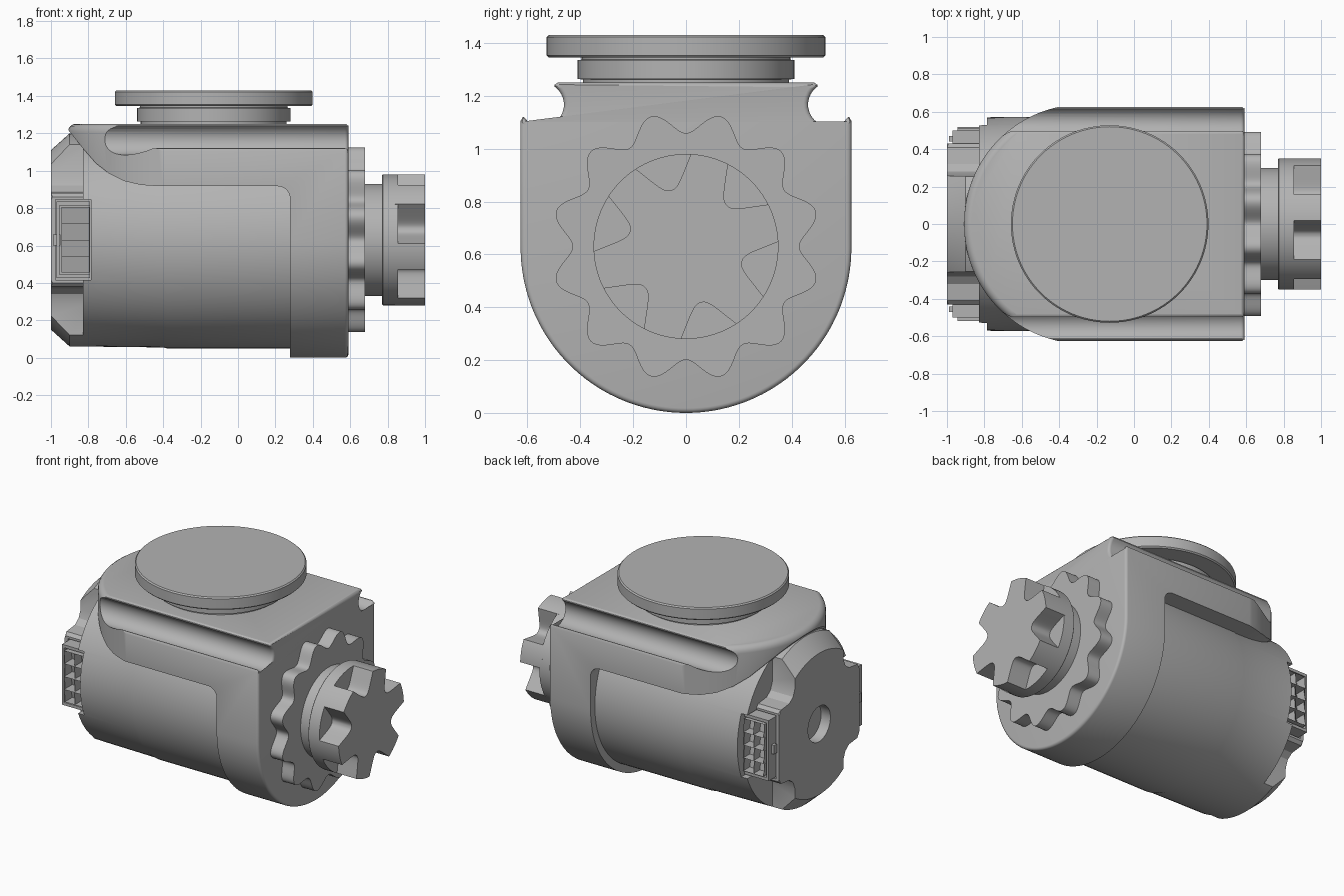
import bpy, bmesh, math
from math import sin, cos, pi, radians
from mathutils import Vector

if "Cube" in bpy.data.objects:
    bpy.data.objects.remove(bpy.data.objects["Cube"], do_unlink=True)

grey = bpy.data.materials.new("plain grey")
grey.use_nodes = True
COLOUR = (0.45, 0.45, 0.45, 1)
grey.diffuse_color = COLOUR
grey.node_tree.nodes["Principled BSDF"].inputs["Base Color"].default_value = COLOUR

AXIS_Z = 0.63  # height of the drive axis


def finish(name, bm, smooth=True):
    bmesh.ops.recalc_face_normals(bm, faces=bm.faces)
    mesh = bpy.data.meshes.new(name)
    bm.to_mesh(mesh)
    bm.free()
    mesh.materials.append(grey)
    ob = bpy.data.objects.new(name, mesh)
    bpy.context.collection.objects.link(ob)
    return ob


def prism(name, outline, axis, lo, hi, round_lo=0, round_hi=0):
    """Extrude a 2D outline along x (y,z), y (x,z) or z (x,y), rounding the rims."""
    place = {"x": lambda p, d: (d, p[0], p[1]),
             "y": lambda p, d: (p[0], d, p[1]),
             "z": lambda p, d: (p[0], p[1], d)}[axis]
    bm = bmesh.new()
    rings = [[bm.verts.new(place(p, d)) for p in outline] for d in (lo, hi)]
    caps = [bm.faces.new(r) for r in rings]
    n = len(outline)
    for i in range(n):
        j = (i + 1) % n
        bm.faces.new((rings[0][i], rings[0][j], rings[1][j], rings[1][i]))
    bmesh.ops.recalc_face_normals(bm, faces=bm.faces)
    rims = [(list(c.edges), r) for c, r in zip(caps, (round_lo, round_hi)) if r]
    for edges, r in rims:
        bmesh.ops.bevel(bm, geom=edges, offset=r, segments=4, profile=0.5,
                        affect="EDGES", clamp_overlap=False)
    return finish(name, bm)


def lathe(name, profile, axis, centre, steps=96):
    """Spin (radius, distance) pairs about an axis through centre."""
    bm = bmesh.new()
    rings = []
    for r, d in profile:
        ring = []
        for k in range(steps):
            u, v = r * cos(2 * pi * k / steps), r * sin(2 * pi * k / steps)
            local = Vector((d, u, v) if axis == "x" else (u, v, d))
            ring.append(bm.verts.new(local + Vector(centre)))
        rings.append(ring)
    for a, b in zip(rings, rings[1:]):
        for k in range(steps):
            j = (k + 1) % steps
            bm.faces.new((a[k], a[j], b[j], b[k]))
    bm.faces.new(rings[0])
    bm.faces.new(rings[-1])
    return finish(name, bm)


def box(name, x, y, z):
    return prism(name, [(x[0], y[0]), (x[1], y[0]), (x[1], y[1]), (x[0], y[1])], "z", *z)


def combine(ob, tool, operation="DIFFERENCE"):
    mod = ob.modifiers.new("cut", "BOOLEAN")
    mod.object, mod.operation, mod.solver = tool, operation, "EXACT"
    bpy.context.view_layer.update()
    mesh = bpy.data.meshes.new_from_object(
        ob.evaluated_get(bpy.context.evaluated_depsgraph_get()))
    ob.modifiers.clear()
    ob.data = mesh
    bpy.data.objects.remove(tool, do_unlink=True)


def arc(cx, cz, r, a0, a1, n):
    return [(cx + r * cos(radians(a0 + (a1 - a0) * i / n)),
             cz + r * sin(radians(a0 + (a1 - a0) * i / n))) for i in range(n + 1)]


def polar(radius, steps=360):
    return [(radius(t) * sin(t), AXIS_Z + radius(t) * cos(t))
            for t in (2 * pi * i / steps for i in range(steps))]


# Housing: round-bottomed section with a groove along each shoulder
half = arc(0, 0.626, 0.626, -90, 0, 36)
half += [(0.626, 1.105), (0.618, 1.12)] + arc(0.545, 1.167, 0.083, -35, -235, 16)
half += [(0.497, 1.242), (0.485, 1.25)]
section = half + [(-y, z) for y, z in reversed(half[1:])]
housing = prism("housing", section, "x", -1.1, 0.59, 0, 0.018)

# Rounded rear end of the housing, seen in plan
plan = [(0.7, -0.64), (0.7, 0.64)] + arc(-0.27, 0, 0.64, 90, 270, 64)
combine(housing, prism("plan_cutter", plan, "z", -0.2, 1.251, 0, 0.045), "INTERSECT")

# Side opening that leaves a front collar and a swept hood
opening = [(0.278, -0.2)] + arc(0.213, 0.852, 0.065, 0, 90, 8)
opening += [(-0.42, 0.917), (-0.52, 0.924), (-0.61, 0.945), (-0.69, 0.985),
            (-0.76, 1.04), (-0.83, 1.12), (-0.91, 1.22), (-1.2, 1.5), (-1.2, -0.2)]
combine(housing, prism("opening_cutter", opening, "y", -0.9, 0.9))

# Motor barrel
motor = lathe("motor_barrel", [(0.57, -0.83), (0.575, -0.4), (0.58, -0.38), (0.58, 0.4)],
              "x", (0, 0, AXIS_Z))

# Rear cap: chamfered disc trimmed to a cross-like outline, with a centre hole
rear_cap = lathe("rear_cap", [(0.57, -0.8), (0.57, -0.9), (0.48, -1.0)], "x", (0, 0, AXIS_Z))
quarter = [(0.43, 0), (0.43, 0.23), (0.41, 0.25), (0.32, 0.26), (0.28, 0.29),
           (0.26, 0.34), (0.25, 0.7)]
right = [(y, -z) for y, z in reversed(quarter[1:])] + quarter
outline = right + [(-y, z) for y, z in reversed(right)]
trim = prism("trim_cutter", [(y, z + AXIS_Z) for y, z in outline], "x", -1.1, -0.7)
combine(rear_cap, trim, "INTERSECT")
combine(rear_cap, lathe("hole_cutter", [(0.12, -1.1), (0.12, -0.93)], "x", (0, 0, AXIS_Z), 48))

# Connector sockets, one in a pocket on each side
sockets = []
for side, label in ((1, "left"), (-1, "right")):
    for part in (motor, rear_cap):
        combine(part, box("pocket_cutter", (-0.975, -0.785),
                          sorted((0.36 * side, 0.8 * side)), (0.415, 0.845)))
    frame = box(label + "_connector_frame", (-0.97, -0.79),
                sorted((0.34 * side, 0.5 * side)), (0.425, 0.835))
    combine(frame, box("frame_cutter", (-0.955, -0.78),
                       sorted((0.38 * side, 0.9 * side)), (0.445, 0.815)))
    bm = bmesh.new()
    bmesh.ops.create_grid(bm, x_segments=2, y_segments=4, size=0.5)
    for v in bm.verts:
        v.co = (-0.868 + 0.15 * v.co.x, 0.51 * side, AXIS_Z + 0.35 * v.co.y)
    cells = list(bm.faces)
    border = [e for e in bm.edges if e.is_boundary]
    bmesh.ops.inset_individual(bm, faces=cells, thickness=0.009)
    wells = bmesh.ops.extrude_discrete_faces(bm, faces=cells)["faces"]
    for v in {v for f in wells for v in f.verts}:
        v.co.y -= 0.07 * side
    walls = bmesh.ops.extrude_edge_only(bm, edges=border)["geom"]
    for v in walls:
        if isinstance(v, bmesh.types.BMVert):
            v.co.y -= 0.14 * side
    finish(label + "_connector_cells", bm)
    box(label + "_connector_latch", (-0.99, -0.95),
        sorted((0.44 * side, 0.47 * side)), (0.6, 0.66))

# Top output flange
hub = (-0.13, 0, 0)
lathe("flange_neck", [(0.39, 1.2), (0.39, 1.262), (0.41, 1.264), (0.41, 1.335),
                      (0.395, 1.337), (0.395, 1.36)], "z", hub)
lathe("flange_disc", [(0.52, 1.345), (0.528, 1.353), (0.528, 1.422), (0.52, 1.43)], "z", hub)

# Front drive: wavy wheel, neck, plate and notched coupling
prism("wavy_wheel", polar(lambda t: 0.469 - 0.04 * cos(12 * t)), "x", 0.57, 0.68)
lathe("coupling_neck", [(0.3, 0.66), (0.3, 0.8)], "x", (0, 0, AXIS_Z))
lathe("coupling_plate", [(0.345, 0.77), (0.35, 0.775), (0.35, 0.855)], "x", (0, 0, AXIS_Z))


def notched(t):
    offset = (math.degrees(t) + 15 + 30) % 60 - 30
    return 0.22 + 0.13 * min(1, abs(offset) / 18) ** 2.4


prism("notched_coupling", polar(notched), "x", 0.84, 1.0)

# Smooth the curved faces, keep the edges crisp
for ob in bpy.context.scene.objects:
    ob.select_set(ob.type == "MESH" and grey.name in ob.data.materials)
bpy.context.view_layer.objects.active = housing
bpy.ops.object.shade_smooth_by_angle(angle=radians(30))
